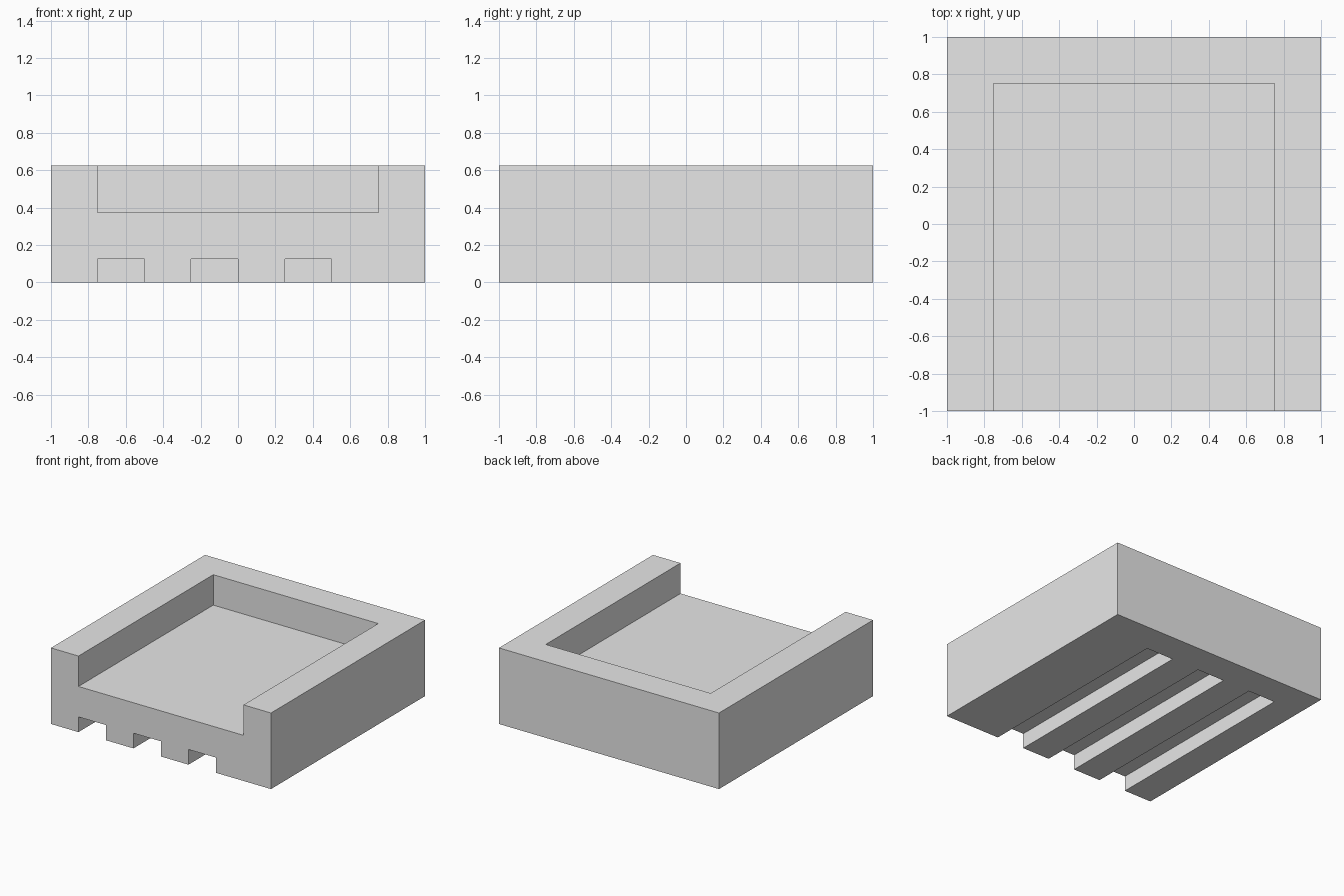
import bpy

cube = bpy.data.objects.get("Cube")
if cube:
    bpy.data.objects.remove(cube, do_unlink=True)

# Single plain material
grey = bpy.data.materials.new("light_grey")
grey.use_nodes = True
colour = (0.8, 0.8, 0.8, 1)
grey.diffuse_color = colour
grey.node_tree.nodes["Principled BSDF"].inputs["Base Color"].default_value = colour

HEIGHT = 0.625
OVER = 0.2  # how far cutters reach past the open sides


def box(name, low, high):
    """Axis-aligned box between two corners."""
    centre = [(a + b) / 2 for a, b in zip(low, high)]
    bpy.ops.mesh.primitive_cube_add(size=1, location=centre)
    ob = bpy.context.object
    ob.name = name
    ob.scale = [b - a for a, b in zip(low, high)]
    bpy.ops.object.transform_apply(location=True, rotation=False, scale=True)
    ob.data.materials.append(grey)
    return ob


def carve(body, cutter):
    """Subtract the cutter from the body and discard it."""
    cutter.hide_render = True
    mod = body.modifiers.new(cutter.name, "BOOLEAN")
    mod.operation = "DIFFERENCE"
    mod.solver = "EXACT"
    mod.object = cutter
    bpy.context.view_layer.objects.active = body
    bpy.ops.object.modifier_apply(modifier=mod.name)
    bpy.data.objects.remove(cutter, do_unlink=True)


# Solid tray block
tray = box("tray_block", (-1, -1, 0), (1, 1, HEIGHT))

# Recess in the top, open at the front
carve(tray, box("recess_cutter", (-0.75, -1 - OVER, 0.375), (0.75, 0.75, HEIGHT + OVER)))

# Three grooves underneath, open at the front and stopped before the back
for i in range(3):
    left = -0.75 + i * 0.5
    carve(tray, box("groove_cutter", (left, -1 - OVER, -OVER), (left + 0.25, 0.75, 0.125)))

for face in tray.data.polygons:
    face.use_smooth = False
